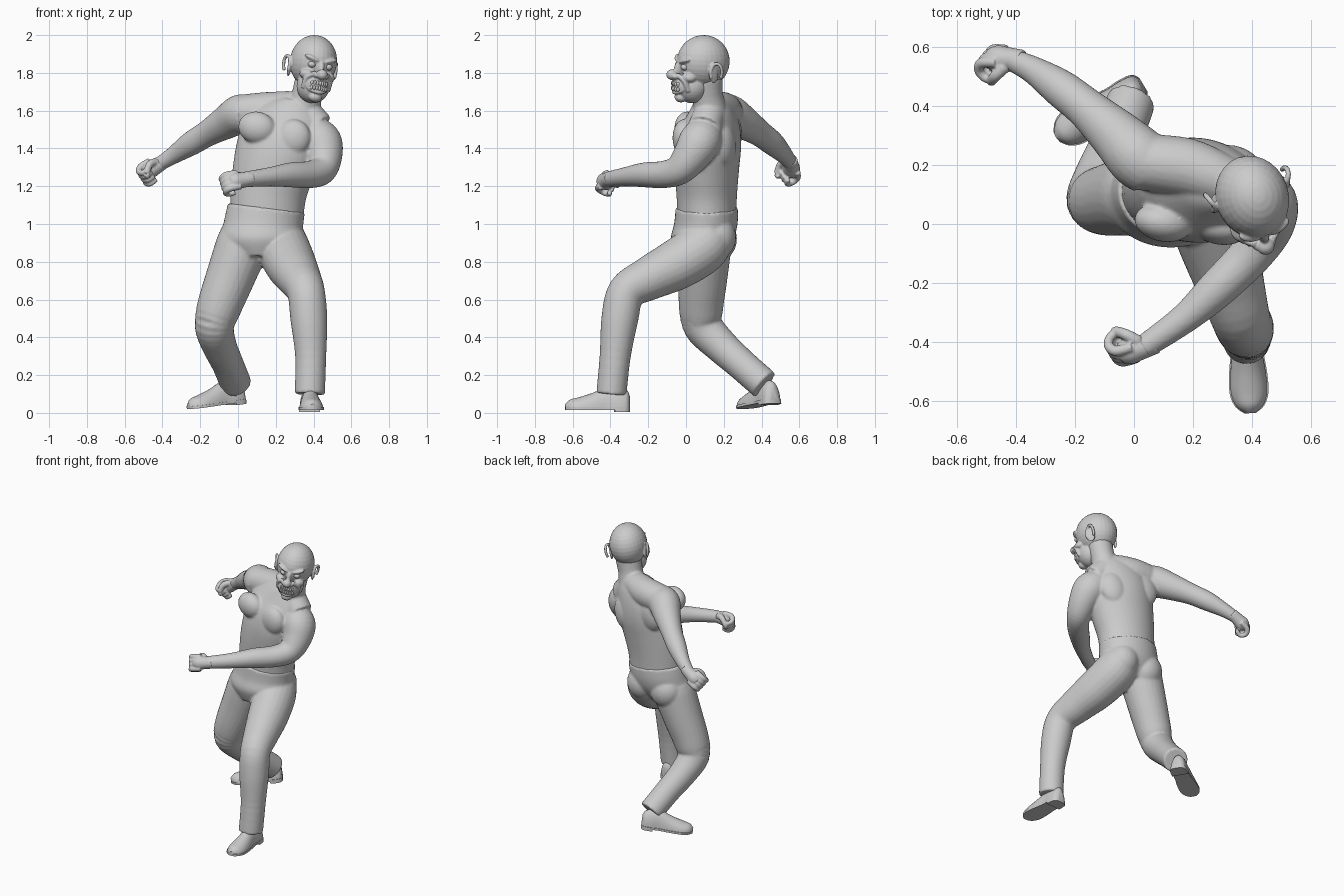
import bpy, bmesh, math
from mathutils import Vector, Matrix, Euler

cube = bpy.data.objects.get("Cube")
if cube:
    bpy.data.objects.remove(cube, do_unlink=True)

grey = bpy.data.materials.new("plain grey")
grey.use_nodes = True
grey.diffuse_color = (0.6, 0.6, 0.6, 1)
grey.node_tree.nodes["Principled BSDF"].inputs["Base Color"].default_value = (0.6, 0.6, 0.6, 1)


def finish(name, bm, matrix=None, voxel=0, smooth=0):
    """Turn a bmesh into an object; overlapping parts can be fused by voxels."""
    bmesh.ops.recalc_face_normals(bm, faces=bm.faces)
    if matrix:
        bm.transform(matrix)
    me = bpy.data.meshes.new(name)
    for f in bm.faces:
        f.smooth = True
    bm.to_mesh(me)
    bm.free()
    me.materials.append(grey)
    ob = bpy.data.objects.new(name, me)
    bpy.context.collection.objects.link(ob)
    if voxel:
        fuse = ob.modifiers.new("fuse", 'REMESH')
        fuse.mode = 'VOXEL'
        fuse.voxel_size = voxel
        fuse.use_smooth_shade = True
        soft = ob.modifiers.new("soften", 'SMOOTH')
        soft.factor = 0.5
        soft.iterations = smooth
    return ob


def resample(rows, steps=5):
    """Catmull-Rom curve through rows of any width."""
    p = [Vector(r) for r in rows]
    p = [p[0]] + p + [p[-1]]
    out = []
    for a, b, c, d in zip(p, p[1:], p[2:], p[3:]):
        for i in range(steps):
            t = i / steps
            out.append((b * 2 + (c - a) * t + (a * 2 - b * 5 + c * 4 - d) * t ** 2
                        + (b * 3 - a - c * 3 + d) * t ** 3) * 0.5)
    return out + [p[-1]]


def skin(bm, frames, sides=24, flat=False):
    """Loft ellipses given as (matrix, rx, ry), capped at both ends."""
    rings = []
    for m, rx, ry in frames:
        ring = []
        for i in range(sides):
            a = math.tau * i / sides
            y = math.sin(a) * ry
            ring.append(bm.verts.new(m @ Vector((math.cos(a) * rx, max(0, y) if flat else y, 0))))
        rings.append(ring)
    for r, s in zip(rings, rings[1:]):
        for i in range(sides):
            j = (i + 1) % sides
            bm.faces.new((r[i], r[j], s[j], s[i]))
    bm.faces.new(rings[0][::-1])
    bm.faces.new(rings[-1])


def limb(bm, rows):
    """Round tube through (x, y, z, radius) rows."""
    pts = resample(rows)
    frames = []
    for i, p in enumerate(pts):
        tangent = (pts[min(i + 1, len(pts) - 1)] - pts[max(i - 1, 0)]).to_3d()
        rot = tangent.to_track_quat('Z', 'Y').to_matrix().to_4x4()
        frames.append((Matrix.Translation(p.to_3d()) @ rot, p[3], p[3]))
    skin(bm, frames)


def trunk(bm, rows):
    """Stacked ellipses: x, y, z, rx, ry, lean, turn (degrees)."""
    skin(bm, [(Matrix.Translation(p.to_3d()) @ Euler((0, math.radians(p[5]), math.radians(p[6]))).to_matrix().to_4x4(),
               p[3], p[4]) for p in resample(rows)], 40)


def ball(bm, loc, size, rot=(0, 0, 0)):
    m = Matrix.LocRotScale(Vector(loc), Euler([math.radians(a) for a in rot]), Vector(size))
    bmesh.ops.create_uvsphere(bm, u_segments=28, v_segments=16, radius=1, matrix=m)


# Bare torso with both arms
bm = bmesh.new()
trunk(bm, [(.15, .11, 1.02, .195, .155, 5, 0), (.16, .11, 1.15, .2, .16, 8, -3),
           (.185, .11, 1.28, .215, .17, 12, -8), (.215, .115, 1.4, .225, .175, 16, -13),
           (.245, .12, 1.5, .22, .16, 17, -15), (.29, .13, 1.59, .17, .12, 17, -15),
           (.32, .13, 1.65, .09, .085, 15, -5)])
limb(bm, [(.02, .21, 1.59, .095), (.18, .19, 1.6, .1), (.32, .14, 1.61, .085), (.42, .1, 1.51, .09)])
limb(bm, [(.06, .19, 1.58, .1), (.01, .23, 1.58, .105), (-.06, .3, 1.54, .09), (-.16, .39, 1.48, .07),
          (-.25, .46, 1.425, .064), (-.34, .52, 1.365, .047), (-.42, .558, 1.315, .037)])
limb(bm, [(.39, .1, 1.48, .1), (.44, .07, 1.43, .112), (.455, .02, 1.35, .096), (.44, -.04, 1.285, .08),
          (.38, -.12, 1.262, .072), (.28, -.22, 1.26, .066), (.17, -.32, 1.25, .051), (.03, -.418, 1.235, .041)])
ball(bm, (.1, .005, 1.51), (.1, .065, .085), (0, 12, -10))     # chest muscles
ball(bm, (.29, -.01, 1.455), (.095, .06, .1), (0, 20, -10))
ball(bm, (.12, .235, 1.48), (.1, .06, .12), (0, 15, -10))      # shoulder blades
ball(bm, (.35, .2, 1.42), (.09, .06, .12), (0, 15, -25))
limb(bm, [(.34, .13, 1.59, .09), (.365, .115, 1.68, .082), (.39, .11, 1.78, .085)])
finish("bare_torso_and_arms", bm, voxel=.008, smooth=5)

# Trousers
bm = bmesh.new()
trunk(bm, [(.15, .11, 1.085, .205, .165, 7, 0), (.135, .105, 1.0, .21, .168, 4, 0),
           (.125, .085, .92, .215, .165, 0, 0), (.12, .07, .83, .13, .12, 0, 0)])
limb(bm, [(.04, .11, .95, .13), (.02, .1, .88, .14), (-.04, .09, .72, .13), (-.1, .08, .56, .118), (-.125, .09, .46, .105),
          (-.1, .18, .36, .092), (-.055, .29, .26, .084), (-.01, .415, .15, .083)])
limb(bm, [(.22, .13, .94, .13), (.24, .08, .87, .14), (.28, -.05, .785, .135), (.325, -.2, .71, .116), (.36, -.315, .64, .1),
          (.375, -.35, .5, .098), (.385, -.375, .3, .083), (.38, -.395, .1, .08)])
ball(bm, (.04, .16, .92), (.115, .11, .12))
ball(bm, (.23, .155, .93), (.11, .11, .12))
finish("trousers", bm, voxel=.009, smooth=4)


# Clenched fists
def fist(name, wrist, along, palm):
    w, d, p = Vector(wrist), Vector(along).normalized(), Vector(palm)
    p = (p - d * p.dot(d)).normalized()
    a = d.cross(p)
    if a.z < 0:
        a = -a

    def at(f, s, c, r):
        return (*(w + d * f + a * s + p * c), r)
    b = bmesh.new()
    limb(b, [at(-.04, 0, 0, .036), at(.02, 0, 0, .042), at(.06, 0, 0, .046), at(.09, 0, 0, .036)])
    for k in (-1.5, -.5, .5, 1.5):
        s = k * .027
        limb(b, [at(.04, s, -.012, .017), at(.098, s, -.008, .018), at(.118, s, .025, .016),
                 at(.098, s, .055, .015), at(.06, s, .05, .013)])
    limb(b, [at(.02, .03, .01, .022), at(.05, .052, .035, .019), at(.085, .035, .068, .017), at(.09, .01, .075, .013)])
    finish(name, b, voxel=.005, smooth=2)


fist("right_fist", (-.41, .555, 1.32), (-.85, .05, -.5), (0, -.8, -.6))
fist("left_fist", (.04, -.412, 1.235), (-.93, -.28, -.15), (0, .8, -.4))

# Head, built facing forward and then turned and tilted
pose = Matrix.Translation((.395, .09, 1.83)) @ Euler(
    (0, math.radians(9), math.radians(19))).to_matrix().to_4x4()
bm = bmesh.new()
ball(bm, (0, 0, .03), (.123, .142, .141))
ball(bm, (0, -.055, -.1), (.088, .088, .092))
ball(bm, (0, -.1, -.095), (.068, .066, .058))
ball(bm, (0, -.115, -.16), (.036, .034, .028))
ball(bm, (0, -.135, -.008), (.018, .026, .04))
ball(bm, (0, -.172, -.04), (.03, .03, .028))
for s in (-1, 1):
    ball(bm, (s * .048, -.122, .04), (.046, .022, .014), (0, s * -18, s * 15))    # brow
    ball(bm, (s * .062, -.094, -.042), (.036, .04, .026), (0, s * 20, 0))         # cheekbone
    ball(bm, (s * .026, -.158, -.046), (.017, .02, .015))                         # nostril
    limb(bm, [(s * .03, -.155, -.035, .012), (s * .066, -.122, -.065, .014), (s * .07, -.1, -.12, .012)])
    ball(bm, (s * .122, .02, -.02), (.01, .03, .048), (10, 0, s * 20))            # ear
    rim = [(s * (.131 + .014 * max(0, math.cos(a - .6))), .028 + .03 * math.cos(a), -.012 + .052 * math.sin(a), .009)
           for a in [math.tau * i / 12 for i in range(-1, 8)]]
    limb(bm, rim)
lips = [(.056 * math.cos(a), -.155 + .038 * math.cos(a) ** 2, -.1 + .034 * math.sin(a), .01)
        for a in [math.tau * i / 12 for i in range(13)]]
limb(bm, lips)
finish("head", bm, pose, voxel=.005, smooth=2)

bm = bmesh.new()
for s in (-1, 1):
    ball(bm, (s * .046, -.118, .008), (.022, .022, .018))
finish("eyes", bm, pose)

bm = bmesh.new()
for row in (-.087, -.113):
    for i in range(-3, 4):
        x = i * .0135
        ball(bm, (x, -.161 + 9 * x * x, row), (.0075, .01, .013))
finish("teeth", bm, pose)


# Shoes with sole and heel block
def shoe(name, matrix):
    b = bmesh.new()
    up = Matrix.Rotation(math.radians(90), 4, 'X')
    outline = [(-.002, .022), (.015, .045), (.06, .052), (.12, .05), (.2, .06), (.27, .062), (.315, .046), (.34, .016)]
    height = (.07, .1, .115, .115, .082, .06, .048, .025)
    rows = resample([(t, w, h) for (t, w), h in zip(outline, height)], 4)
    skin(b, [(Matrix.Translation((0, -r[0], .018)) @ up, r[1], r[2]) for r in rows], 28, True)
    edge = resample(outline, 3)
    for low, high, end in ((.012, .026, 1), (0, .02, .095)):
        e = [q for q in edge if q[0] <= end]
        loop = [(q[1] + .004, -q[0]) for q in e] + [(-q[1] - .004, -q[0]) for q in reversed(e)]
        face = b.faces.new([b.verts.new((x, y, low)) for x, y in loop])
        top = bmesh.ops.extrude_face_region(b, geom=[face])["geom"]
        bmesh.ops.translate(b, vec=(0, 0, high - low), verts=[v for v in top if isinstance(v, bmesh.types.BMVert)])
    ob = finish(name, b, matrix)
    bpy.context.view_layer.objects.active = ob
    ob.select_set(True)
    bpy.ops.object.shade_smooth_by_angle(angle=math.radians(40))
    ob.select_set(False)


shoe("left_shoe", Matrix.Translation((.375, -.3, .004)) @ Matrix.Rotation(math.radians(3), 4, 'Z'))
shoe("right_shoe", Matrix.Translation((.03, .47, .05)) @ Matrix.Rotation(math.radians(-59), 4, 'Z')
     @ Matrix.Rotation(math.radians(7), 4, 'X'))
